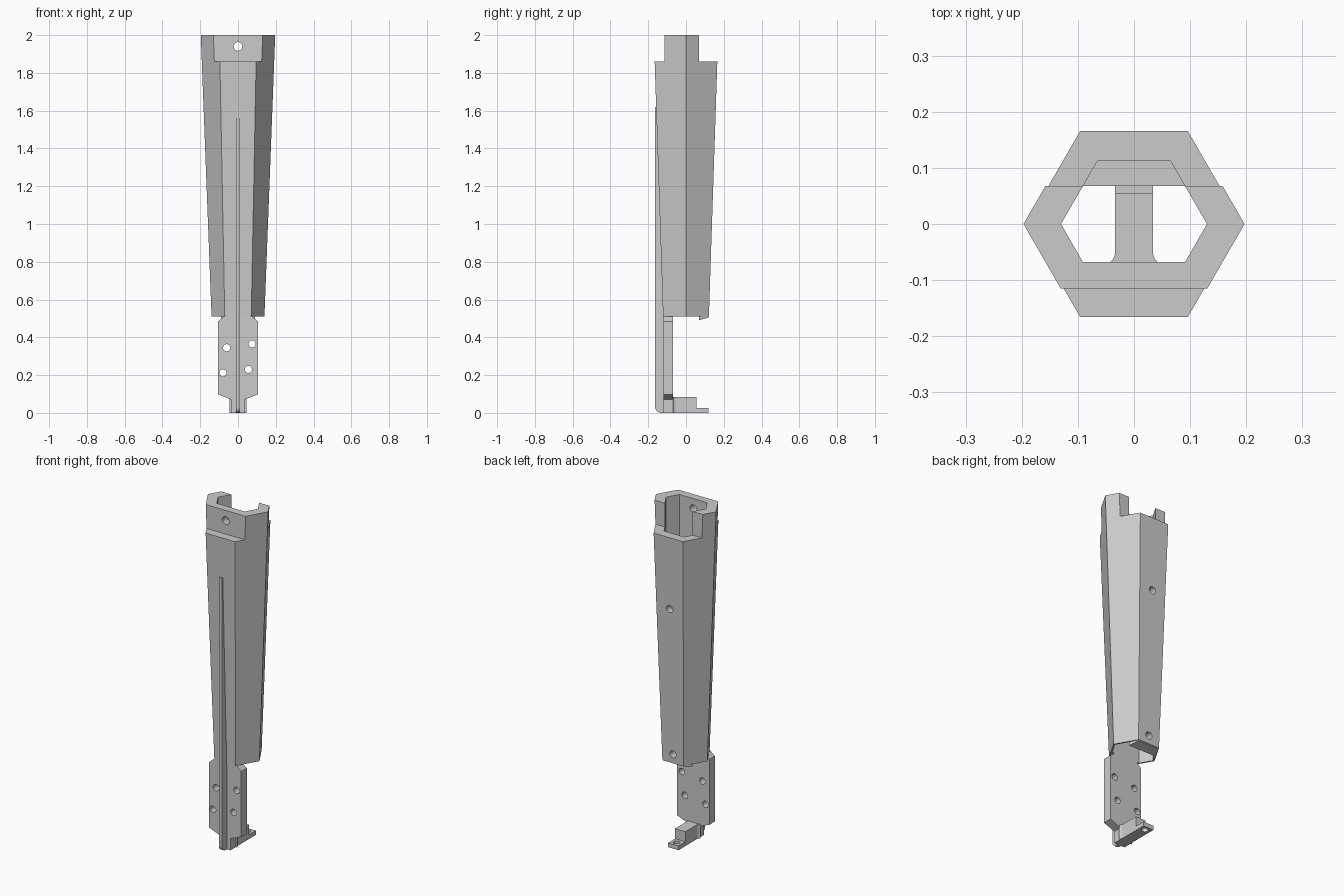
import bpy, bmesh, math
from mathutils import Matrix, Vector

old = bpy.data.objects.get("Cube")
if old:
    bpy.data.objects.remove(old, do_unlink=True)

grey = bpy.data.materials.new("light_grey")
grey.use_nodes = True
colour = (0.6, 0.6, 0.6, 1)
grey.diffuse_color = colour
grey.node_tree.nodes["Principled BSDF"].inputs["Base Color"].default_value = colour


def make(name, bm):
    bmesh.ops.recalc_face_normals(bm, faces=bm.faces)
    mesh = bpy.data.meshes.new(name)
    bm.to_mesh(mesh)
    bm.free()
    mesh.materials.append(grey)
    ob = bpy.data.objects.new(name, mesh)
    bpy.context.collection.objects.link(ob)
    return ob


AXES = {
    "x": lambda a, b, t: (t, a, b),
    "y": lambda a, b, t: (a, t, b),
    "z": lambda a, b, t: (a, b, t),
}


def prism(name, outline, lo, hi, axis="z"):
    """Extrude a flat outline along an axis."""
    bm = bmesh.new()
    put = AXES[axis]
    face = bm.faces.new([bm.verts.new(put(a, b, lo)) for a, b in outline])
    ext = bmesh.ops.extrude_face_region(bm, geom=[face])
    move = Vector(put(0, 0, hi - lo))
    bmesh.ops.translate(bm, vec=move, verts=[v for v in ext["geom"] if isinstance(v, bmesh.types.BMVert)])
    return make(name, bm)


def mirrored(half):
    """Complete a half outline across x = 0."""
    return half + [(-x, y) for x, y in reversed(half) if x]


def box(name, x, y, z):
    return prism(name, [(x[0], y[0]), (x[1], y[0]), (x[1], y[1]), (x[0], y[1])], z[0], z[1])


def drill(a, b, r, lo, hi, axis="y"):
    ring = [(a + r * math.cos(i * math.tau / 24), b + r * math.sin(i * math.tau / 24)) for i in range(24)]
    return prism("hole_cutter", ring, lo, hi, axis)


def cut(ob, cutters):
    """Subtract each cutter, then remove it."""
    for c in cutters:
        c.hide_render = True
        mod = ob.modifiers.new("cut", "BOOLEAN")
        mod.operation, mod.object, mod.solver = "DIFFERENCE", c, "EXACT"
        bpy.context.view_layer.update()
        result = bpy.data.meshes.new_from_object(ob.evaluated_get(bpy.context.evaluated_depsgraph_get()))
        ob.modifiers.remove(mod)
        ob.data = result
        bpy.data.objects.remove(c, do_unlink=True)


# Tapered six-sided leg shell
low, high, r_low, r_high = 0.51, 2.0, 0.14, 0.197
bm = bmesh.new()
bmesh.ops.create_cone(bm, cap_ends=True, segments=6, radius1=r_low, radius2=r_high, depth=high - low,
                      matrix=Matrix.Translation((0, 0, (low + high) / 2)) @ Matrix.Rotation(math.pi / 2, 4, "Z"))
# Turn so that corners lie on the x axis
if max(v.co.x for v in bm.verts) < r_high - 0.001:
    bmesh.ops.rotate(bm, verts=bm.verts, matrix=Matrix.Rotation(math.pi / 6, 3, "Z"))
shell = make("leg_shell", bm)

# Straight bore with a thick front wall, and the stepped top
bore = mirrored([(0.091, -0.068), (0.13, 0), (0.065, 0.1126)])
cut(shell, [
    prism("bore_cutter", bore, 0.4, 2.1),
    box("front_step_cutter", (-0.3, 0.3), (-0.3, -0.115), (1.86, 2.1)),
    box("back_step_cutter", (-0.3, 0.3), (0.068, 0.3), (1.86, 2.1)),
    drill(0, 1.94, 0.023, -0.2, 0),
    drill(0, 1.43, 0.021, 0.05, 0.3),
    drill(0, 0.56, 0.021, 0.05, 0.3),
])

# Screw boss and sloping lip inside the back of the shell
boss = prism("back_screw_boss", mirrored([(0.091, 0.068), (0.0685, 0.118)]), 0.49, 0.62)
for v in boss.data.vertices:
    if v.co.z < 0.5 and v.co.y > 0.1:
        v.co.z = 0.504
cut(boss, [drill(0, 0.56, 0.021, 0, 0.3)])

# Lower mounting plate with four holes
plate = prism("mounting_plate",
              mirrored([(0.035, 0), (0.035, 0.07), (0.105, 0.098), (0.105, 0.485), (0.07, 0.515)]),
              -0.12, -0.068, "y")
cut(plate, [drill(x, z, 0.019, -0.3, 0)
            for x, z in [(-0.06, 0.345), (0.075, 0.365), (-0.08, 0.212), (0.055, 0.23)]])

# Stiffening fin down the front, rounded at the toe
r = 0.032
toe = [(-0.164 + r - r * math.sin(i * math.pi / 12), r - r * math.cos(i * math.pi / 12)) for i in range(7)]
prism("front_fin", [(-0.1, 0)] + toe + [(-0.164, 1.62), (-0.13, 1.62), (-0.1, 0.5)], -0.011, 0.011, "x")

# Foot block, flared where it meets the plate, and its drilled tip
prism("foot_block", mirrored([(0.045, -0.07), (0.038, -0.064), (0.034, -0.055), (0.034, 0.055)]), 0, 0.085)
tip = box("foot_tip", (-0.034, 0.034), (0.055, 0.118), (0, 0.026))
cut(tip, [drill(0, 0.088, 0.018, -0.1, 0.1, "z")])
